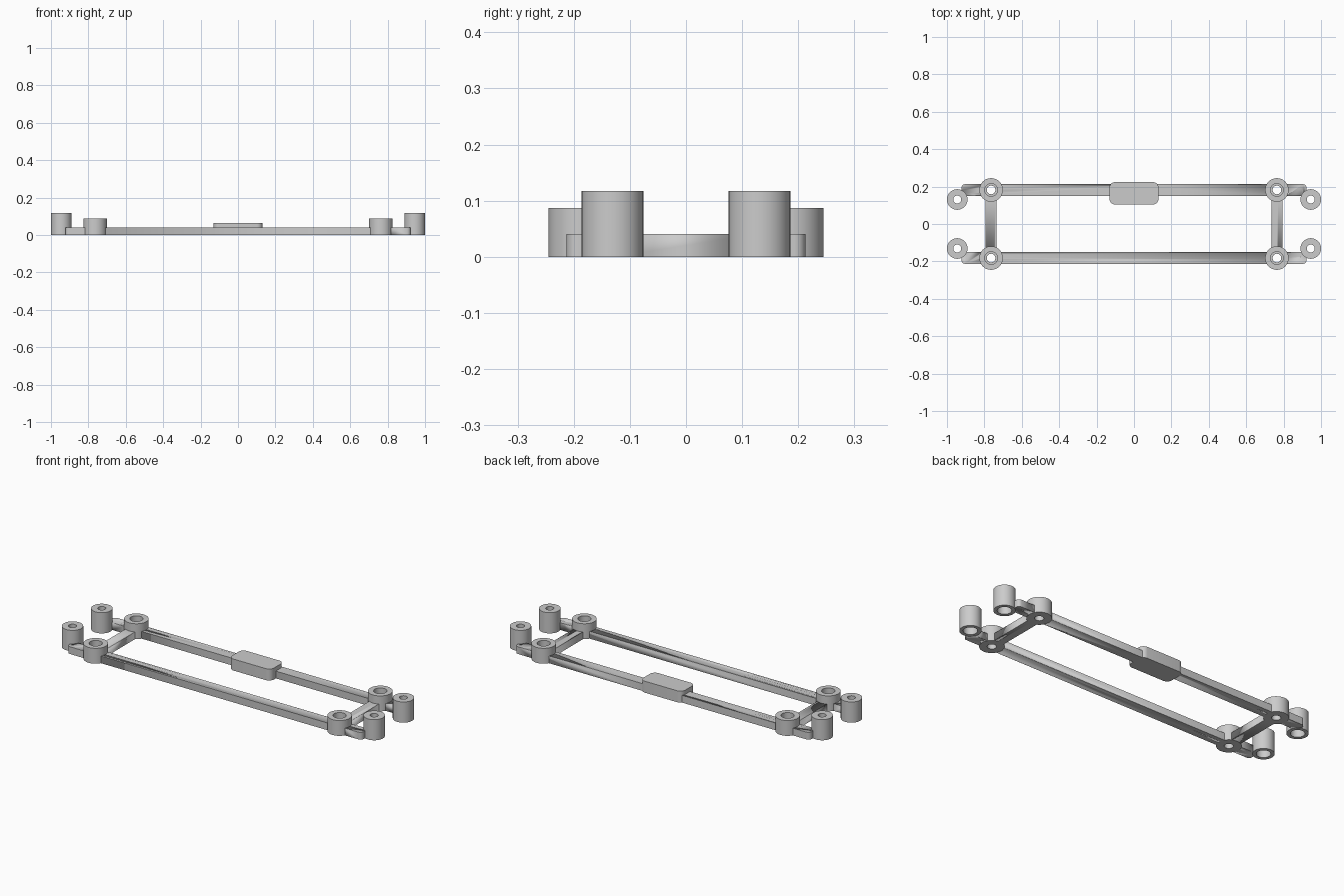
import bpy, bmesh, math
from mathutils import Matrix, Vector

cube = bpy.data.objects.get("Cube")
if cube:
    bpy.data.objects.remove(cube, do_unlink=True)

grey = bpy.data.materials.new("plain grey")
grey.use_nodes = True
grey.diffuse_color = (0.6, 0.6, 0.6, 1)
grey.node_tree.nodes["Principled BSDF"].inputs["Base Color"].default_value = (0.6, 0.6, 0.6, 1)

RAIL_Y, RAIL_H, WIDTH = 0.182, 0.041, 0.062
BOSS_X, BOSS_R = 0.764, 0.063
PEG_X, PEG_Y, PEG_R = 0.945, 0.131, 0.055


def finish(name, bm, loc):
    """Turn a bmesh into a smooth-shaded grey object with sharp edges kept."""
    bmesh.ops.recalc_face_normals(bm, faces=bm.faces)
    mesh = bpy.data.meshes.new(name)
    bm.to_mesh(mesh)
    bm.free()
    mesh.materials.append(grey)
    ob = bpy.data.objects.new(name, mesh)
    ob.location = loc
    bpy.context.collection.objects.link(ob)
    select(ob)
    bpy.ops.object.shade_smooth_by_angle(angle=math.radians(30))
    return ob


def select(ob):
    bpy.ops.object.select_all(action='DESELECT')
    ob.select_set(True)
    bpy.context.view_layer.objects.active = ob


def plate(name, loc, sx, sy, height, radius=0.0, bottom=0.0):
    """Upright slab with rounded vertical corners."""
    bm = bmesh.new()
    bmesh.ops.create_cube(bm, size=1, matrix=Matrix.Translation((0, 0, bottom + height / 2))
                          @ Matrix.Diagonal((sx, sy, height, 1)))
    if radius:
        upright = [e for e in bm.edges if abs(e.verts[0].co.z - e.verts[1].co.z) > height / 2]
        bmesh.ops.bevel(bm, geom=upright, offset=radius, segments=8, profile=0.5, affect='EDGES')
    return finish(name, bm, loc)


def lathe(name, loc, profile):
    """Spin a closed (radius, height) profile around z."""
    bm = bmesh.new()
    verts = [bm.verts.new((r, 0, z)) for r, z in profile]
    edges = [bm.edges.new((v, verts[i - 1])) for i, v in enumerate(verts)]
    bmesh.ops.spin(bm, geom=verts + edges, cent=(0, 0, 0), axis=(0, 0, 1),
                   angle=math.tau, steps=64, use_merge=False)
    bmesh.ops.remove_doubles(bm, verts=bm.verts, dist=1e-5)
    return finish(name, bm, loc)


def cylinder_cutter(x, y, radius):
    bm = bmesh.new()
    bmesh.ops.create_cone(bm, cap_ends=True, segments=64, radius1=radius, radius2=radius, depth=1)
    return finish("cutter", bm, (x, y, 0))


def cut(ob, cutters):
    """Remove the cutters' volume from the object."""
    bpy.context.view_layer.update()
    select(ob)
    for cutter in cutters:
        mod = ob.modifiers.new("cut", 'BOOLEAN')
        mod.operation = 'DIFFERENCE'
        mod.solver = 'EXACT'
        mod.object = cutter
        bpy.ops.object.modifier_apply(modifier=mod.name)


sides = [("left", 1), ("right", -1)]
depths = [("front", -1), ("back", 1)]

# Temporary cutters where the bars meet the bosses, pegs and tab
cutters = []
for _, sx in sides:
    for _, sy in depths:
        cutters.append(cylinder_cutter(sx * BOSS_X, sy * RAIL_Y, BOSS_R - 0.001))
        cutters.append(cylinder_cutter(sx * PEG_X, sy * PEG_Y, PEG_R - 0.001))
tab_cutter = plate("cutter", (0, 0.164, 0), 0.26, 0.118, 1, 0.03, -0.5)
cutters.append(tab_cutter)

# Long rails
for depth, sy in depths:
    rail = plate(depth + "_rail", (0, sy * RAIL_Y, 0), 1.846, WIDTH, RAIL_H, 0.02)
    cut(rail, cutters if sy > 0 else cutters[:-1])

# Short cross bars between the bosses
for side, sx in sides:
    bar = plate(side + "_cross_bar", (sx * BOSS_X, 0, 0), 0.06, 2 * RAIL_Y, RAIL_H)
    cut(bar, cutters[:-1])

# Rounded tab on the back rail
plate("centre_tab", (0, 0.164, 0), 0.262, 0.12, 0.065, 0.03)

# Screw bosses (recess from above) and taller pegs (recess from below)
boss_profile = [(0.023, 0), (BOSS_R, 0), (BOSS_R, 0.087), (0.034, 0.087), (0.034, 0.035), (0.023, 0.035)]
peg_profile = [(0.036, 0), (PEG_R, 0), (PEG_R, 0.117), (0.021, 0.117), (0.021, 0.08), (0.036, 0.08)]
for side, sx in sides:
    for depth, sy in depths:
        lathe(f"{depth}_{side}_boss", (sx * BOSS_X, sy * RAIL_Y, 0), boss_profile)
        lathe(f"{depth}_{side}_peg", (sx * PEG_X, sy * PEG_Y, 0), peg_profile)

for cutter in cutters:
    bpy.data.objects.remove(cutter, do_unlink=True)
